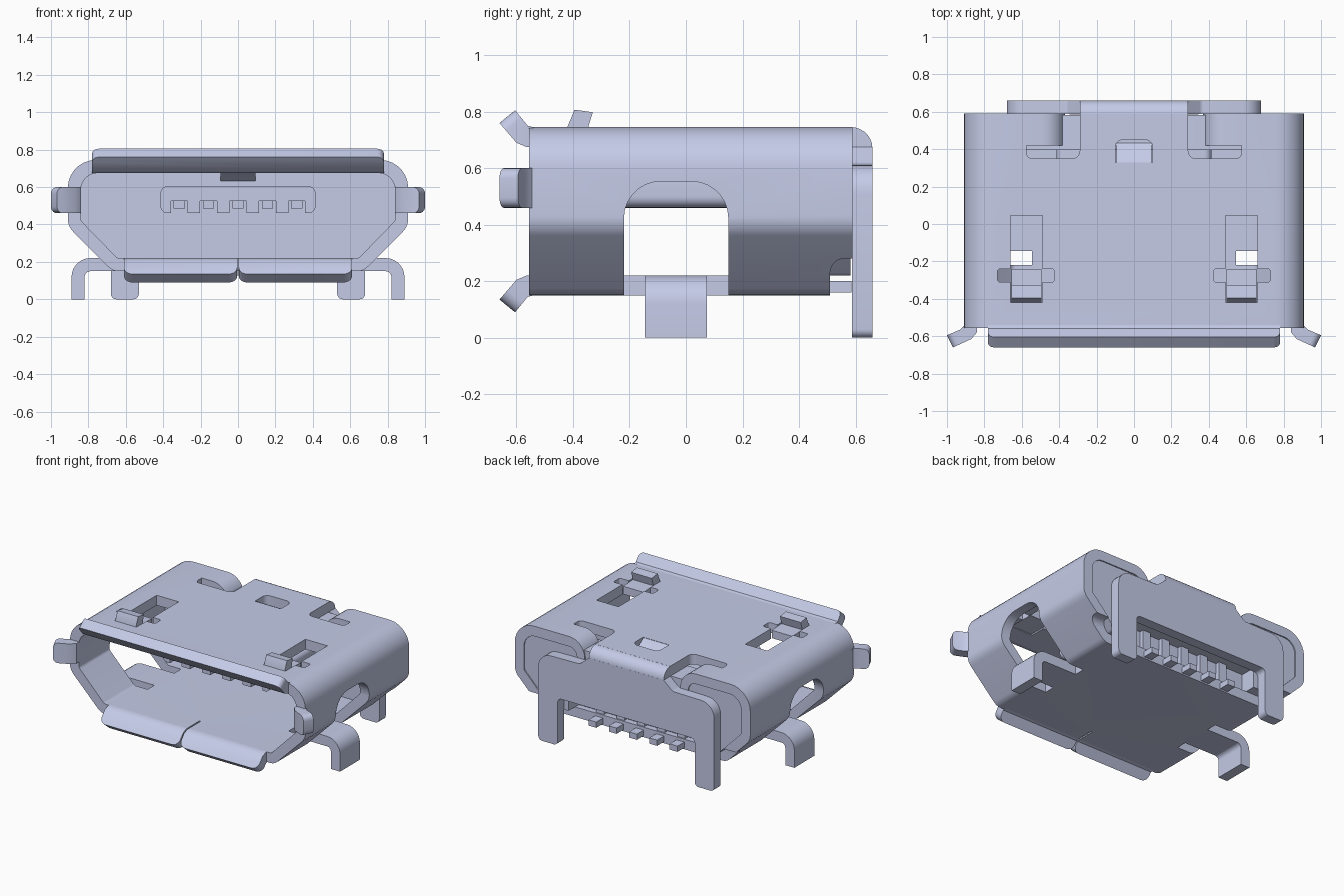
import bpy, bmesh, math
from mathutils import Vector

cube = bpy.data.objects.get("Cube")
if cube:
    bpy.data.objects.remove(cube)

# Single metal colour
metal = bpy.data.materials.new("pale blue grey metal")
metal.use_nodes = True
COLOUR = (0.59, 0.635, 0.85, 1)
metal.diffuse_color = COLOUR
metal.node_tree.nodes["Principled BSDF"].inputs["Base Color"].default_value = COLOUR


def fillet(pts, seg=7):
    """Round the corners of a polygon; each point is (u, v) or (u, v, radius)."""
    out = []
    for i, p in enumerate(pts):
        c = Vector(p[:2])
        if len(p) < 3:
            out.append(tuple(c))
            continue
        d1 = (Vector(pts[i - 1][:2]) - c).normalized()
        d2 = (Vector(pts[(i + 1) % len(pts)][:2]) - c).normalized()
        half = d1.angle(d2) / 2
        centre = c + (d1 + d2).normalized() * (p[2] / math.sin(half))
        a = c + d1 * (p[2] / math.tan(half)) - centre
        b = c + d2 * (p[2] / math.tan(half)) - centre
        turn = a.angle(b)
        for k in range(seg + 1):
            t = k / seg
            q = (a * math.sin((1 - t) * turn) + b * math.sin(t * turn)) / math.sin(turn)
            out.append(tuple(centre + q))
    return out


def prism(name, axis, pts, a, b, tip=None, tip_r=0.035):
    """Extrude a profile along an axis; tip rounds the end corners of edge tip, tip+1."""
    place = {"x": lambda p, t: (t, p[0], p[1]),
             "y": lambda p, t: (p[0], t, p[1]),
             "z": lambda p, t: (p[0], p[1], t)}[axis]
    prof = fillet(pts)
    n = len(prof)
    bm = bmesh.new()
    lo = [bm.verts.new(place(p, a)) for p in prof]
    hi = [bm.verts.new(place(p, b)) for p in prof]
    bm.faces.new(lo)
    bm.faces.new(hi)
    for i in range(n):
        j = (i + 1) % n
        bm.faces.new((lo[i], lo[j], hi[j], hi[i]))
    bmesh.ops.recalc_face_normals(bm, faces=bm.faces)
    if tip is not None:
        ends = [bm.edges.get((r[tip], r[tip + 1])) for r in (lo, hi)]
        bmesh.ops.bevel(bm, geom=ends, offset=tip_r, segments=5, profile=0.5, affect='EDGES')
    mesh = bpy.data.meshes.new(name)
    bm.to_mesh(mesh)
    bm.free()
    mesh.materials.append(metal)
    ob = bpy.data.objects.new(name, mesh)
    bpy.context.collection.objects.link(ob)
    return ob


def box(name, x0, x1, y0, y1, z0, z1):
    return prism(name, "z", [(x0, y0), (x1, y0), (x1, y1), (x0, y1)], z0, z1)


def cut(ob, cutter):
    m = ob.modifiers.new("cut", 'BOOLEAN')
    m.operation = 'DIFFERENCE'
    m.solver = 'EXACT'
    m.object = cutter
    bpy.context.view_layer.objects.active = ob
    bpy.ops.object.modifier_apply(modifier=m.name)
    bpy.data.objects.remove(cutter)


def flip(pts, s):
    return [(p[0] * s,) + tuple(p[1:]) for p in pts]


def symmetric(half):
    return half + flip(half[::-1], -1)


SIDES = ((1, "left"), (-1, "right"))
INNER = symmetric([(0.84, 0.675, 0.09), (0.84, 0.42, 0.03), (0.645, 0.22, 0.03)])

# Folded outer shell
shell = prism("shell", "y", symmetric(
    [(0.91, 0.745, 0.15), (0.91, 0.39, 0.1), (0.67, 0.15, 0.08)]), -0.555, 0.59)
cut(shell, prism("cutter", "y", INNER, -1, 1))
cut(shell, prism("cutter", "x", [(0.51, 0.05), (0.8, 0.05), (0.8, 0.28), (0.51, 0.28, 0.05)], -1.3, 1.3))
cut(shell, box("cutter", -0.005, 0.005, -0.7, -0.42, 0.05, 0.3))
cut(shell, prism("cutter", "z", [(-0.1, 0.33), (0.1, 0.33), (0.1, 0.45, 0.04), (-0.1, 0.45, 0.04)], 0.6, 0.9))
for s, side in SIDES:
    # Side window, latch slot and rear corner opening
    cut(shell, prism("cutter", "x", [(-0.22, 0.05), (0.15, 0.05), (0.15, 0.553, 0.13),
                                     (-0.22, 0.553, 0.13)], s * 0.545, s * 1.3))
    cut(shell, prism("cutter", "z", flip(
        [(0.49, 0.045), (0.66, 0.045), (0.66, -0.24), (0.73, -0.24, 0.015), (0.73, -0.31, 0.015),
         (0.66, -0.31), (0.66, -0.42), (0.49, -0.42), (0.49, -0.31), (0.425, -0.31, 0.015),
         (0.425, -0.24, 0.015), (0.49, -0.24)], s), 0.6, 0.9))
    cut(shell, prism("cutter", "z", flip(
        [(0.29, 0.7), (0.29, 0.35, 0.04), (0.575, 0.35, 0.03), (0.575, 0.42), (0.574, 0.7)], s), 0.6, 0.9))

    # Rear top flap curling down into the opening
    prism(side + "_rear_flap", "y", flip(
        [(0.58, 0.745), (0.37, 0.745, 0.12), (0.37, 0.54), (0.43, 0.54), (0.43, 0.675, 0.06), (0.58, 0.675)], s),
        0.42, 0.59)

    # Spring latch standing out of the top slot
    prism(side + "_latch", "x", [(-0.42, 0.68), (-0.42, 0.745), (-0.395, 0.807), (-0.33, 0.798),
                                 (-0.348, 0.74), (-0.24, 0.735), (-0.24, 0.68)], s * 0.495, s * 0.655)

    # Mounting leg bent out of the floor
    prism(side + "_mounting_leg", "y", flip(
        [(0.5, 0.22), (0.89, 0.22, 0.1), (0.89, 0), (0.82, 0), (0.82, 0.15, 0.03), (0.5, 0.15)], s),
        -0.145, 0.075)

    # Flared guide on the side of the mouth
    prism(side + "_side_flare", "z", flip(
        [(0.84, -0.53), (0.84, -0.58), (0.87, -0.615), (0.968, -0.66), (1.0, -0.595),
         (0.93, -0.565), (0.91, -0.545), (0.91, -0.53)], s), 0.46, 0.6, tip=3)

    # Flared lower lip half
    prism(side + "_lower_lip", "x", [(-0.54, 0.15), (-0.56, 0.145), (-0.605, 0.09), (-0.66, 0.135),
                                     (-0.60, 0.205), (-0.565, 0.22), (-0.54, 0.22)],
          s * 0.004, s * 0.61, tip=2, tip_r=0.045)

# Flared upper lip
prism("upper_lip", "x", [(-0.54, 0.745), (-0.56, 0.75), (-0.605, 0.805), (-0.66, 0.76),
                         (-0.60, 0.69), (-0.565, 0.675), (-0.54, 0.675)], -0.78, 0.78, tip=2)

# Small tab pressed down from the roof
prism("roof_tab", "x", [(0.325, 0.745), (0.35, 0.735), (0.44, 0.67), (0.42, 0.615), (0.35, 0.665),
                        (0.325, 0.675)], -0.094, 0.094)

# Back plate with two feet, joined to the roof by a bend
prism("back_plate", "y", symmetric(
    [(0.29, 0.675), (0.36, 0.615, 0.03), (0.68, 0.61, 0.1), (0.68, 0, 0.03),
     (0.53, 0, 0.03), (0.53, 0.33, 0.03)]), 0.588, 0.66)
prism("back_bend", "x", [(0.58, 0.745), (0.66, 0.745, 0.075), (0.66, 0.66), (0.588, 0.66),
                         (0.588, 0.675), (0.58, 0.675)], -0.29, 0.29)

# Inner housing with a recess for the solder pins
housing = prism("housing", "y", INNER, 0.395, 0.582)
cut(housing, box("cutter", -0.5, 0.5, 0.47, 0.8, 0.05, 0.36))

# Contact tongue with five grooves, and the pins running through it
tongue = prism("tongue", "y", symmetric([(0.415, 0.605, 0.04), (0.415, 0.46, 0.04)]), -0.24, 0.4)
for i in range(5):
    x = (i - 2) * 0.157
    cut(tongue, box("cutter", x - 0.045, x + 0.045, -0.5, 0.39, 0.3, 0.525))
    box("contact_%d" % (i + 1), x - 0.03, x + 0.03, -0.225, 0.4, 0.485, 0.53)
    prism("solder_pin_%d" % (i + 1), "x", [(0.46, 0.37), (0.46, 0.16, 0.03), (0.585, 0.16), (0.585, 0.2),
                                           (0.5, 0.2, 0.01), (0.5, 0.37)], x - 0.03, x + 0.03)

# Smooth the rounded bends, keep edges crisp
bpy.ops.object.select_all(action='DESELECT')
for ob in bpy.context.collection.objects:
    if ob.type == 'MESH' and metal.name in ob.data.materials:
        ob.select_set(True)
        bpy.context.view_layer.objects.active = ob
bpy.ops.object.shade_smooth_by_angle(angle=math.radians(30))
